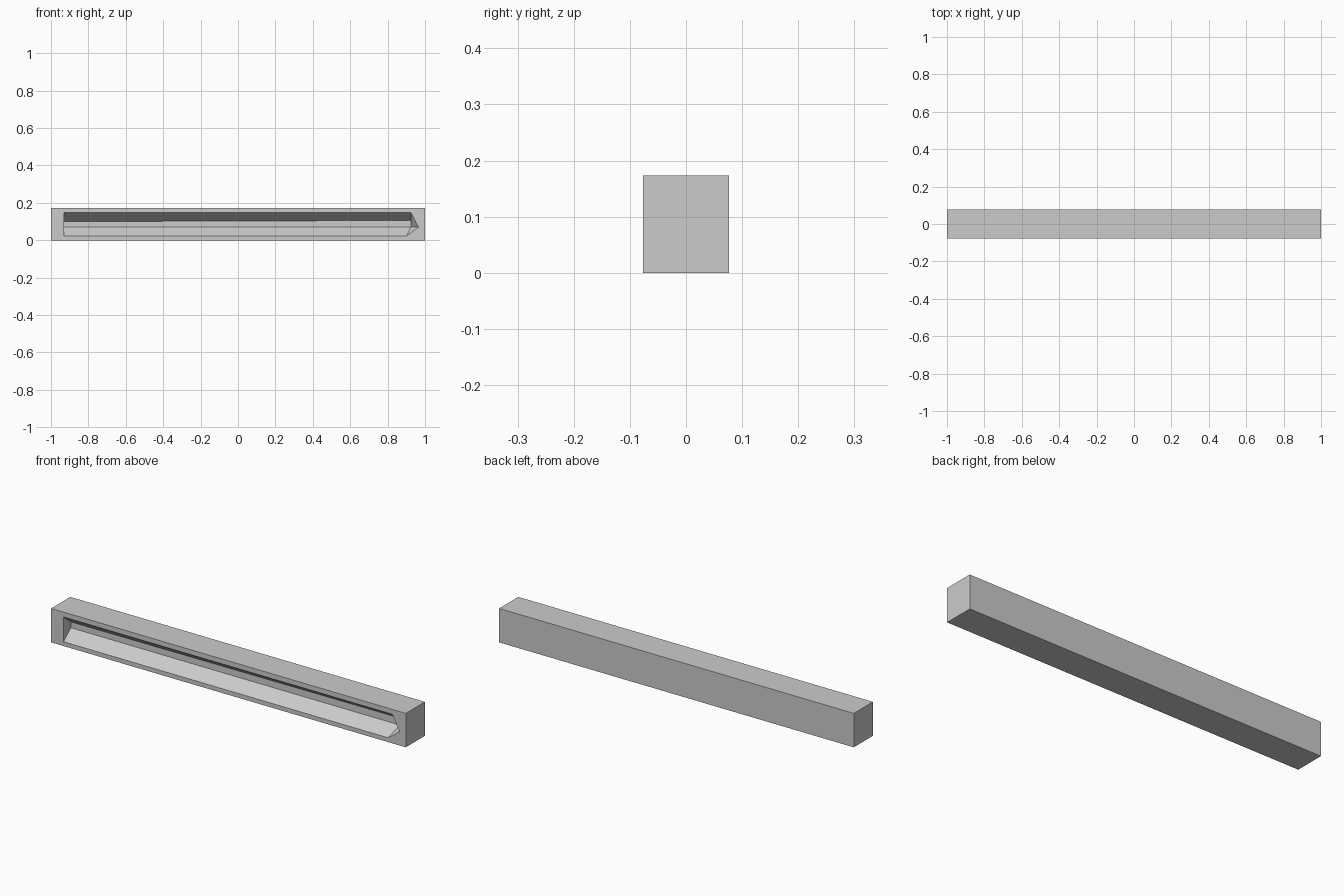
import bpy
import bmesh

if "Cube" in bpy.data.objects:
    bpy.data.objects.remove(bpy.data.objects["Cube"])

W, D, H = 1.0, 0.077, 0.173      # half width, half depth, height
DEPTH = 0.06                     # recess depth

bm = bmesh.new()


def ring(points, y):
    """Loop of vertices in a plane facing the front."""
    return [bm.verts.new((x, y, z)) for x, z in points]


# Outer block corners, order: top-left, top-right, bottom-right, bottom-left
rect = [(-W, H), (W, H), (W, 0), (-W, 0)]
front = ring(rect, -D)
back = ring(rect, D)

# Opening with a pointed right end, and the smaller back wall of the recess
mouth = ring([(-0.93, 0.148), (0.925, 0.148), (0.965, 0.07),
              (0.90, 0.022), (-0.93, 0.022)], -D)
inner = ring([(-0.93, 0.10), (0.925, 0.106), (0.925, 0.07), (-0.93, 0.07)], -D + DEPTH)

# Outer sides and rear
for i in range(4):
    j = (i + 1) % 4
    bm.faces.new((front[i], front[j], back[j], back[i]))
bm.faces.new(back)

# Front frame around the opening
tl, tr, pt, br, bl = mouth
bm.faces.new((front[0], front[1], tr, tl))
bm.faces.new((front[1], front[2], br, pt, tr))
bm.faces.new((front[2], front[3], bl, br))
bm.faces.new((front[3], front[0], tl, bl))

# Recess: ceiling, right end, floor, left end, back wall
itl, itr, ibr, ibl = inner
bm.faces.new((tl, tr, itr, itl))
bm.faces.new((tr, pt, ibr, itr))
bm.faces.new((pt, br, ibr))
bm.faces.new((br, bl, ibl, ibr))
bm.faces.new((bl, tl, itl, ibl))
bm.faces.new(inner)

bmesh.ops.recalc_face_normals(bm, faces=bm.faces)
mesh = bpy.data.meshes.new("recessed_beam")
bm.to_mesh(mesh)
bm.free()
beam = bpy.data.objects.new("recessed_beam", mesh)
bpy.context.collection.objects.link(beam)
